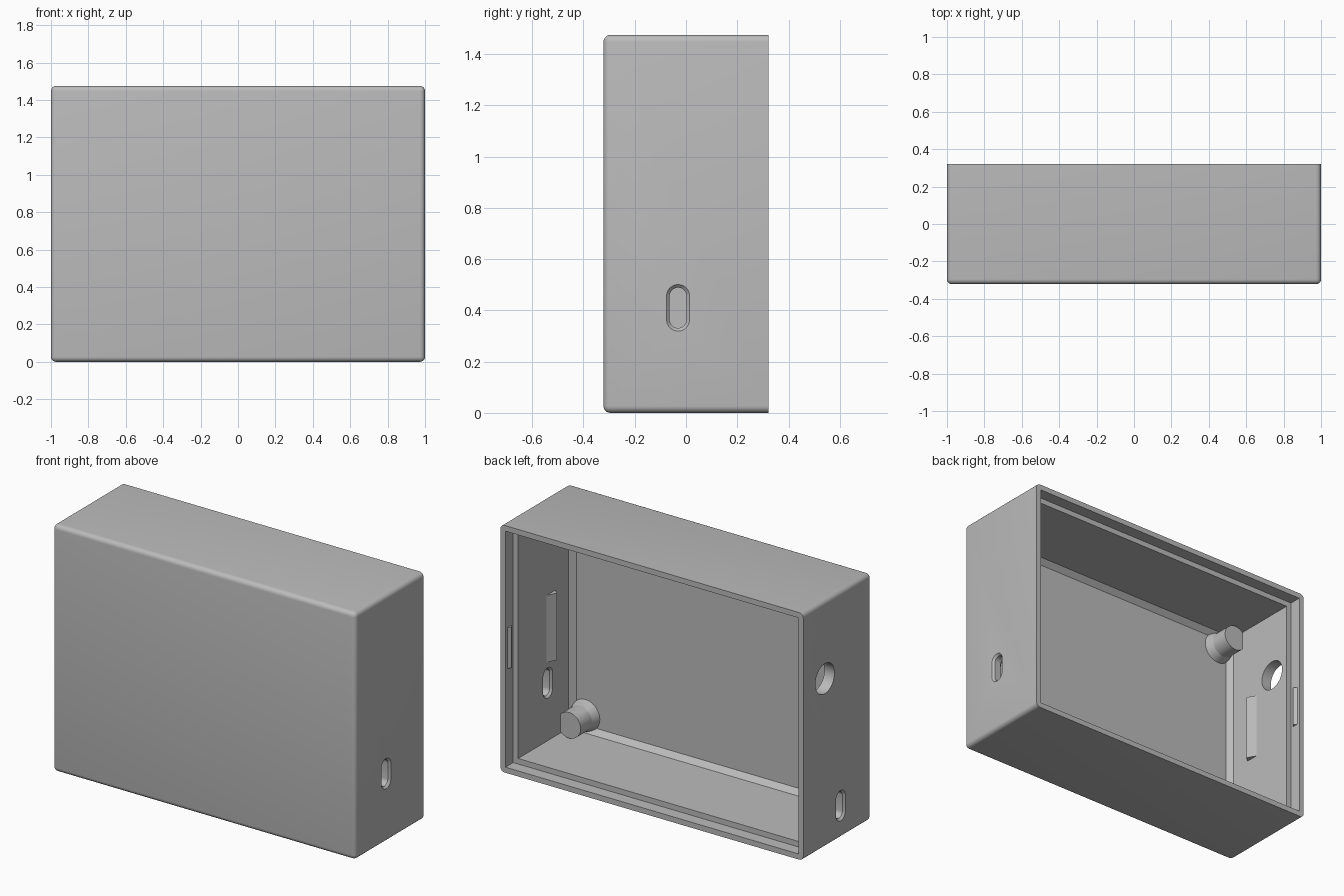
import bpy, bmesh
from math import sin, cos, pi
from mathutils import Vector

if "Cube" in bpy.data.objects:
    bpy.data.objects.remove(bpy.data.objects["Cube"])

W, D, H = 1.0, 0.322, 1.475      # half width, half depth, height
WALL, LIP, LIP_DEPTH = 0.066, 0.033, 0.073
FLOOR, CHAMFER = -D + WALL, 0.03
MID = H / 2

grey = bpy.data.materials.new("plain grey")
grey.use_nodes = True
grey.diffuse_color = (0.5, 0.5, 0.5, 1)
grey.node_tree.nodes["Principled BSDF"].inputs["Base Color"].default_value = grey.diffuse_color


def finish(name, bm):
    bmesh.ops.recalc_face_normals(bm, faces=bm.faces)
    mesh = bpy.data.meshes.new(name)
    bm.to_mesh(mesh)
    bm.free()
    mesh.materials.append(grey)
    obj = bpy.data.objects.new(name, mesh)
    bpy.context.collection.objects.link(obj)
    return obj


def loft(name, rings):
    """Skin a row of matching closed rings and cap both ends."""
    bm = bmesh.new()
    rows = [[bm.verts.new(p) for p in ring] for ring in rings]
    n = len(rows[0])
    for a, b in zip(rows, rows[1:]):
        for i in range(n):
            j = (i + 1) % n
            bm.faces.new((a[i], a[j], b[j], b[i]))
    bm.faces.new(rows[0])
    bm.faces.new(rows[-1])
    return finish(name, bm)


def rect(y, inset):
    x, lo, hi = W - inset, inset, H - inset
    return [(-x, y, lo), (x, y, lo), (x, y, hi), (-x, y, hi)]


def stadium(x, y, z, r, straight):
    ring = []
    for i in range(32):
        a = (i + 0.5) * pi / 16
        ring.append((x, y + r * cos(a), z + r * sin(a) + (straight if sin(a) > 0 else -straight)))
    return ring


def select_only(obj):
    bpy.ops.object.select_all(action='DESELECT')
    obj.select_set(True)
    bpy.context.view_layer.objects.active = obj


def smooth(obj):
    select_only(obj)
    bpy.ops.object.shade_smooth_by_angle(angle=0.6)


# Outer shell, rounded everywhere but on the open back rim
bm = bmesh.new()
bmesh.ops.create_cube(bm, size=1)
for v in bm.verts:
    v.co = Vector((v.co.x * 2 * W, v.co.y * 2 * D, (v.co.z + 0.5) * H))
edges = [e for e in bm.edges if any(v.co.y < 0 for v in e.verts)]
bmesh.ops.bevel(bm, geom=edges, offset=0.027, segments=5, profile=0.5, affect='EDGES')
case = finish("case_shell", bm)

# Cavity with chamfered floor and stepped lip
step = D - LIP_DEPTH
cutters = [loft("cavity_cutter", [
    rect(FLOOR, WALL + CHAMFER), rect(FLOOR + CHAMFER, WALL),
    rect(step, WALL), rect(step, LIP), rect(D + 0.1, LIP)])]

# Cable slots, chamfered on both faces of the wall
for side, z in ((1, 0.41), (-1, 0.195)):
    rings = [(W + 0.02, 0.065), (W - 0.012, 0.033),
             (W - WALL + 0.012, 0.033), (W - WALL - 0.02, 0.065)]
    cutters.append(loft("slot_cutter", [stadium(side * x, -0.031, z, r, 0.046) for x, r in rings]))

# Round socket hole in the right wall
cutters.append(loft("hole_cutter", [stadium(-x, 0.118, 1.01, 0.09, 0) for x in (W + 0.05, W - 0.12)]))

for cutter in cutters:
    cutter.hide_render = True
    mod = case.modifiers.new("cut", 'BOOLEAN')
    mod.operation, mod.solver, mod.object = 'DIFFERENCE', 'EXACT', cutter
    select_only(case)
    bpy.ops.object.modifier_apply(modifier=mod.name)
    bpy.data.objects.remove(cutter)
smooth(case)


# Corner posts: flared base, flat on the wall side
def post_ring(cx, cz, side, y, r, flat):
    return [(cx + side * min(r * cos(a), flat), y, cz + r * sin(a))
            for a in (i * pi / 20 for i in range(40))]


for side, sname in ((1, "left"), (-1, "right")):
    for z, zname in ((0.155, "lower"), (H - 0.155, "upper")):
        levels = [(FLOOR - 0.01, 0.098, 0.098), (FLOOR + 0.05, 0.077, 0.077),
                  (FLOOR + 0.05, 0.077, 0.057), (-0.1, 0.077, 0.057)]
        smooth(loft(f"{zname}_{sname}_post",
                    [post_ring(side * 0.843, z, side, *level) for level in levels]))

    # Wedge clips on the side wall and on the lip
    def wedge(name, wall, top, tip, bottom, out, half):
        profile = [(wall + 0.005, top), (wall, top), (wall - out, tip), (wall, bottom), (wall + 0.005, bottom)]
        loft(f"{sname}_{name}", [[(side * x, y, MID + s * half) for x, y in profile] for s in (-1, 1)])

    wedge("board_clip", W - WALL, -0.02, -0.075, -0.1, 0.03, 0.2)
    wedge("lid_catch", W - LIP, 0.305, 0.285, 0.265, 0.015, 0.122)
